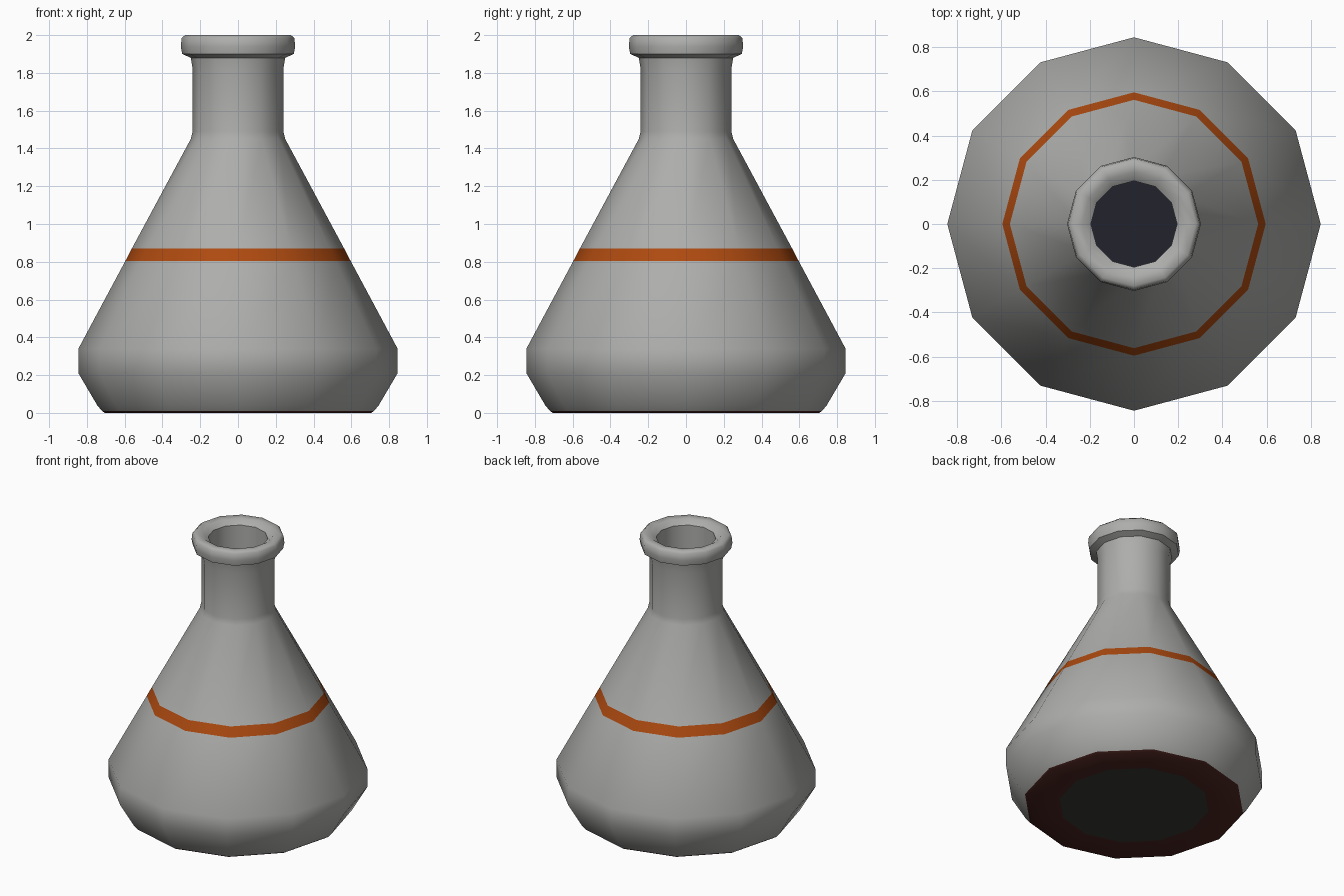
import bpy
import bmesh
import math

cube = bpy.data.objects.get("Cube")
if cube:
    bpy.data.objects.remove(cube, do_unlink=True)

SIDES = 12


def material(name, r, g, b):
    mat = bpy.data.materials.new(name)
    mat.use_nodes = True
    mat.diffuse_color = (r, g, b, 1)
    bsdf = mat.node_tree.nodes["Principled BSDF"]
    bsdf.inputs["Base Color"].default_value = (r, g, b, 1)
    bsdf.inputs["Roughness"].default_value = 0.8
    return mat


grey = material("glass_grey", 0.42, 0.42, 0.41)
orange = material("band_orange", 0.42, 0.068, 0.005)
maroon = material("base_maroon", 0.07, 0.018, 0.014)
charcoal = material("base_charcoal", 0.04, 0.04, 0.036)
navy = material("inside_navy", 0.016, 0.016, 0.027)


def lathe(name, profile, mats, band_mats=None, cap_start=None, cap_end=None):
    """Spin (radius, height) points; band_mats maps a band number to a material slot."""
    bm = bmesh.new()
    rings = []
    for r, z in profile:
        angles = [math.tau * i / SIDES for i in range(SIDES)]
        rings.append([bm.verts.new((r * math.cos(a), r * math.sin(a), z)) for a in angles])
    for k, (low, high) in enumerate(zip(rings, rings[1:])):
        for i in range(SIDES):
            j = (i + 1) % SIDES
            face = bm.faces.new((low[i], low[j], high[j], high[i]))
            face.material_index = (band_mats or {}).get(k, 0)
    if cap_start is not None:
        bm.faces.new(rings[0][::-1]).material_index = cap_start
    if cap_end is not None:
        bm.faces.new(rings[-1]).material_index = cap_end
    mesh = bpy.data.meshes.new(name)
    bm.to_mesh(mesh)
    bm.free()
    for mat in mats:
        mesh.materials.append(mat)
    obj = bpy.data.objects.new(name, mesh)
    bpy.context.collection.objects.link(obj)
    bpy.ops.object.select_all(action="DESELECT")
    obj.select_set(True)
    bpy.context.view_layer.objects.active = obj
    bpy.ops.object.shade_smooth_by_angle(angle=math.radians(48))
    return obj


# Conical body with the painted band, up to the top of the neck
lathe("flask_body",
      [(0.72, 0.01), (0.745, 0.04), (0.845, 0.21), (0.845, 0.34), (0.596, 0.805),
       (0.562, 0.87), (0.25, 1.45), (0.24, 1.49), (0.24, 1.82), (0.25, 1.88)],
      [grey, orange], {4: 1})

# Rounded lip turning into the neck opening, closed by a dark floor
lathe("flask_lip",
      [(0.25, 1.88), (0.295, 1.90), (0.303, 1.94), (0.298, 1.985), (0.28, 2.0),
       (0.235, 1.995), (0.195, 1.965), (0.195, 1.5)],
      [grey, navy], cap_end=1)

# Underside: coloured outer ring around a dark centre
lathe("flask_base", [(0.49, 0), (0.705, 0), (0.72, 0.01)],
      [maroon, charcoal], cap_start=1)
